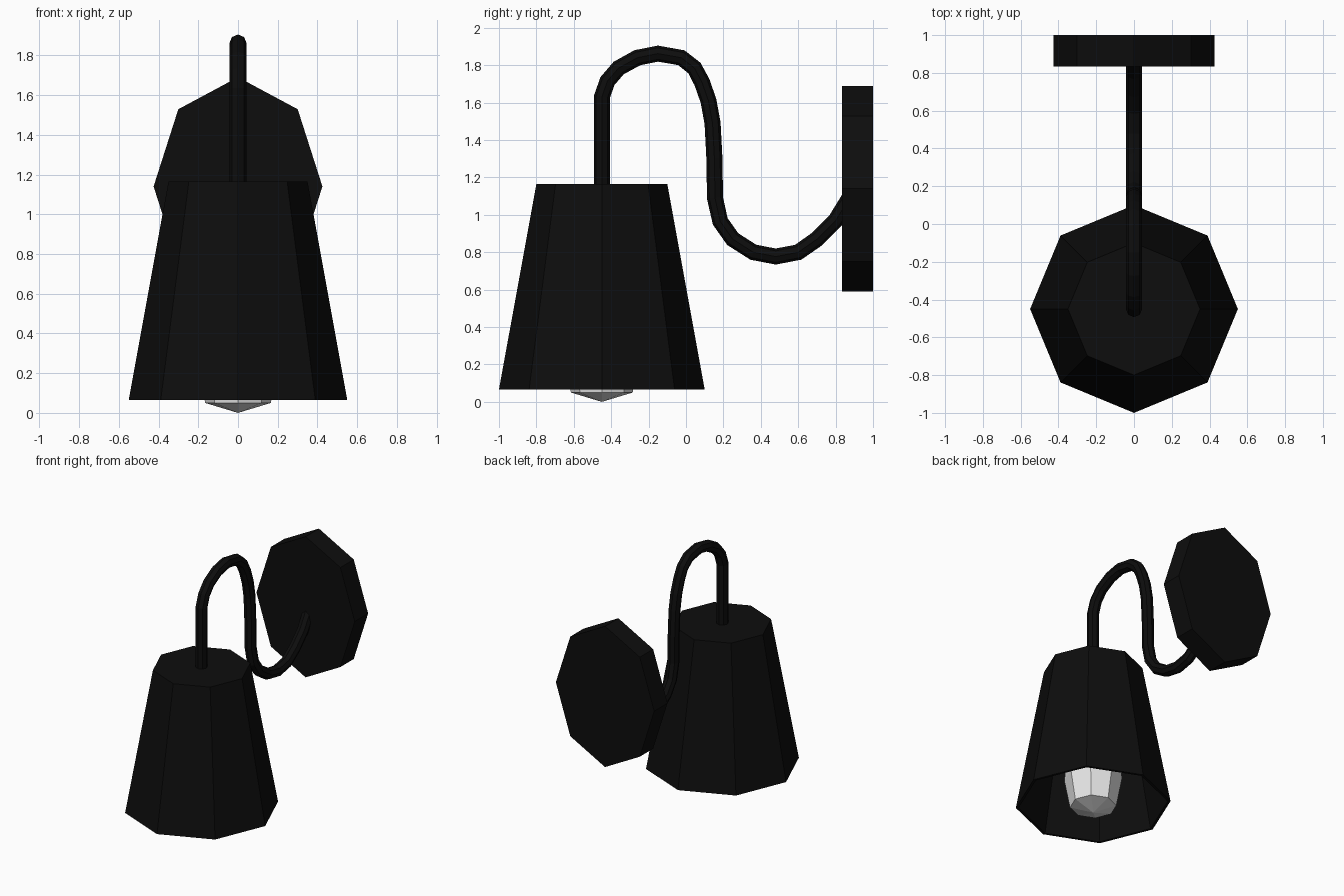
import bpy, bmesh, math
from mathutils import Matrix, Vector

cube = bpy.data.objects.get("Cube")
if cube:
    bpy.data.objects.remove(cube, do_unlink=True)

SIDES = 8
LAMP_Y = -0.45


def material(name, value):
    mat = bpy.data.materials.new(name)
    mat.use_nodes = True
    colour = (value, value, value, 1)
    mat.diffuse_color = colour
    mat.node_tree.nodes["Principled BSDF"].inputs["Base Color"].default_value = colour
    return mat


black = material("matte black", 0.004)
white = material("frosted white", 0.8)


def lathe(name, profile, mat, matrix, cap_start=True, cap_end=True):
    """Stack octagonal rings from (radius, height) pairs; radius 0 is a tip."""
    bm = bmesh.new()
    rings = []
    for r, h in profile:
        count = SIDES if r else 1
        rings.append([bm.verts.new((r * math.cos(a), r * math.sin(a), h))
                      for a in (math.tau * i / SIDES for i in range(count))])
    for low, high in zip(rings, rings[1:]):
        for i in range(SIDES):
            j = (i + 1) % SIDES
            quad = [low[i % len(low)], low[j % len(low)],
                    high[j % len(high)], high[i % len(high)]]
            bm.faces.new(list(dict.fromkeys(quad)))
    if cap_start and len(rings[0]) > 1:
        bm.faces.new(rings[0][::-1])
    if cap_end and len(rings[-1]) > 1:
        bm.faces.new(rings[-1])
    bmesh.ops.recalc_face_normals(bm, faces=bm.faces[:])
    bm.transform(matrix)
    mesh = bpy.data.meshes.new(name)
    bm.to_mesh(mesh)
    bm.free()
    mesh.materials.append(mat)
    obj = bpy.data.objects.new(name, mesh)
    bpy.context.collection.objects.link(obj)
    return obj


lamp = Matrix.Translation((0, LAMP_Y, 0))

# Tapered shade, open at the bottom, with an inner wall
lathe("shade", [(0.32, 1.14), (0.53, 0.066), (0.55, 0.066), (0.35, 1.165)], black, lamp)

# Bulb with a pointed underside, and its socket under the shade top
lathe("bulb", [(0, 0), (0.165, 0.05), (0.205, 0.27), (0.19, 0.42), (0.1, 0.58)], white, lamp)
lathe("socket", [(0.1, 0.58), (0.1, 1.15)], black, lamp)

# Oval octagonal wall plate
plate_turn = (Matrix.Translation((0, 1, 1.14)) @ Matrix.Rotation(math.pi / 2, 4, "X")
              @ Matrix.Diagonal((0.425, 0.55, 1, 1)))
lathe("wall_plate", [(1, 0), (1, 0.165)], black, plate_turn)

# Swan-neck arm, as (y, z) points from shade to plate
path = [(-.45, 1.15), (-.45, 1.63), (-.42, 1.715), (-.36, 1.785), (-.26, 1.84), (-.15, 1.862),
        (-.025, 1.84), (.045, 1.785), (.085, 1.71), (.12, 1.61), (.142, 1.49), (.152, 1.3),
        (.155, 1.09), (.183, .965), (.25, .87), (.36, .80), (.48, .777), (.6, .80),
        (.7, .87), (.8, .97), (.88, 1.1)]
curve = bpy.data.curves.new("arm", "CURVE")
curve.dimensions = "3D"
curve.bevel_depth = 0.043
curve.bevel_resolution = 2
curve.use_fill_caps = True
spline = curve.splines.new("POLY")
spline.points.add(len(path) - 1)
for point, (y, z) in zip(spline.points, path):
    point.co = (0, y, z, 1)
spline.use_smooth = False
curve.materials.append(black)
arm = bpy.data.objects.new("arm", curve)
bpy.context.collection.objects.link(arm)
bpy.ops.object.select_all(action="DESELECT")
arm.select_set(True)
bpy.context.view_layer.objects.active = arm
bpy.ops.object.convert(target="MESH")
